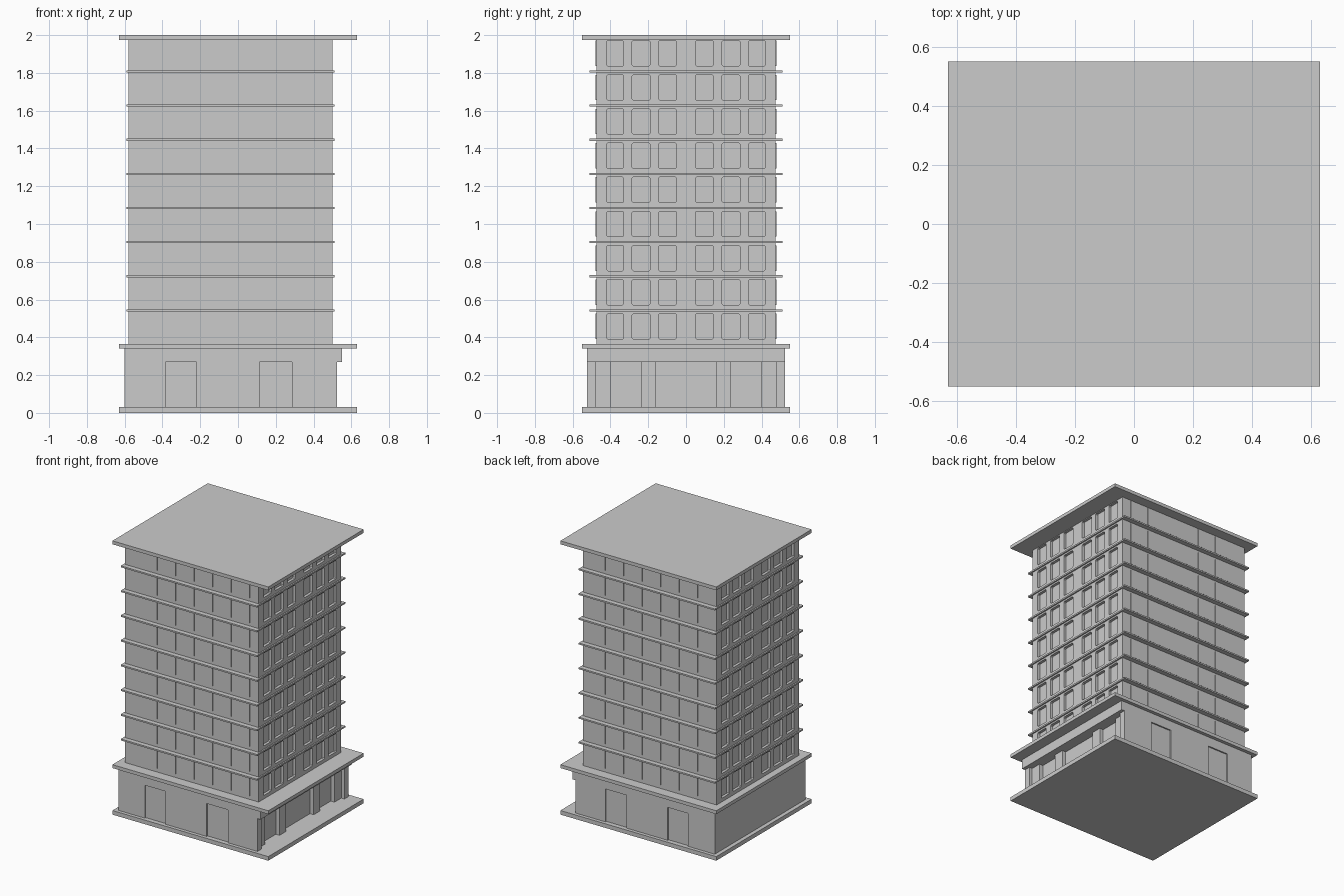
import bpy, bmesh

if "Cube" in bpy.data.objects:
    bpy.data.objects.remove(bpy.data.objects["Cube"])

FLOORS, PITCH = 9, 0.1807


def add_box(bm, x0, x1, y0, y1, z0, z1, round_x=0.0):
    vs = bmesh.ops.create_cube(bm, size=1)["verts"]
    for v in vs:
        v.co.x = x1 if v.co.x > 0 else x0
        v.co.y = y1 if v.co.y > 0 else y0
        v.co.z = z1 if v.co.z > 0 else z0
    if round_x:
        edges = {e for v in vs for e in v.link_edges
                 if abs(e.verts[0].co.x - e.verts[1].co.x) > 1e-4}
        bmesh.ops.bevel(bm, geom=list(edges), offset=round_x, segments=1, affect="EDGES")


def boxes(name, items, round_x=0.0):
    bm = bmesh.new()
    for b in items:
        add_box(bm, *b, round_x=round_x)
    bmesh.ops.recalc_face_normals(bm, faces=bm.faces)
    mesh = bpy.data.meshes.new(name)
    bm.to_mesh(mesh)
    bm.free()
    ob = bpy.data.objects.new(name, mesh)
    bpy.context.collection.objects.link(ob)
    return ob


def cut(ob, cutter):
    cutter.hide_render = True
    mod = ob.modifiers.new("cut", "BOOLEAN")
    mod.operation, mod.solver, mod.object = "DIFFERENCE", "EXACT", cutter
    bpy.context.view_layer.objects.active = ob
    bpy.ops.object.modifier_apply(modifier=mod.name)
    bpy.data.objects.remove(cutter)


def mirrored(spans):
    return [(-b, -a) for a, b in spans] + list(spans)


# Horizontal slabs: plinth, podium roof, main roof
for name, z0, z1 in (("base_slab", 0, 0.03), ("podium_slab", 0.34, 0.365), ("roof_slab", 1.975, 2.0)):
    boxes(name, [(-0.63, 0.63, -0.55, 0.55, z0, z1)])

# Ground floor with shallow doorways front and back and a recessed shopfront
podium = boxes("ground_floor", [(-0.60, 0.525, -0.525, 0.525, 0.03, 0.34)])
cuts = [(0.47, 0.6, -0.478, 0.478, 0.0, 0.27)]
for a, b in ((-0.385, -0.22), (0.115, 0.285)):
    cuts += [(a, b, -0.6, -0.515, 0.0, 0.27), (a, b, 0.515, 0.6, 0.0, 0.27)]
cut(podium, boxes("opening_cutter", cuts))

# Shopfront columns and the fascia above them
boxes("shopfront_columns", [(0.465, 0.50, a, b, 0.03, 0.27)
                            for a, b in mirrored([(0.16, 0.235), (0.40, 0.478)])])
boxes("fascia", [(0.52, 0.55, -0.525, 0.525, 0.27, 0.34)])

# Tower with recessed windows on the two short sides
tower = boxes("tower", [(-0.58, 0.50, -0.475, 0.475, 0.365, 1.975)])
sills = [0.391 + i * PITCH for i in range(FLOORS)]
side_spans = mirrored([(0.05, 0.145), (0.19, 0.285), (0.33, 0.42)])
cut(tower, boxes("window_cutter", [(x0, x1, a, b, z, z + 0.134)
                                   for z in sills for a, b in side_spans
                                   for x0, x1 in ((-0.7, -0.56), (0.48, 0.6))], 0.006))

# Thin window panels on the front and back
panel_spans = mirrored([(0.02, 0.13), (0.17, 0.28), (0.32, 0.43)])
boxes("window_panels", [(a, b, y - 0.004, y + 0.004, z, z + 0.134)
                        for z in sills for a, b in panel_spans for y in (-0.475, 0.475)])

# Ledges between floors
boxes("floor_ledges", [(-0.59, 0.51, -0.51, 0.51, 0.537 + i * PITCH, 0.548 + i * PITCH)
                       for i in range(FLOORS - 1)])
